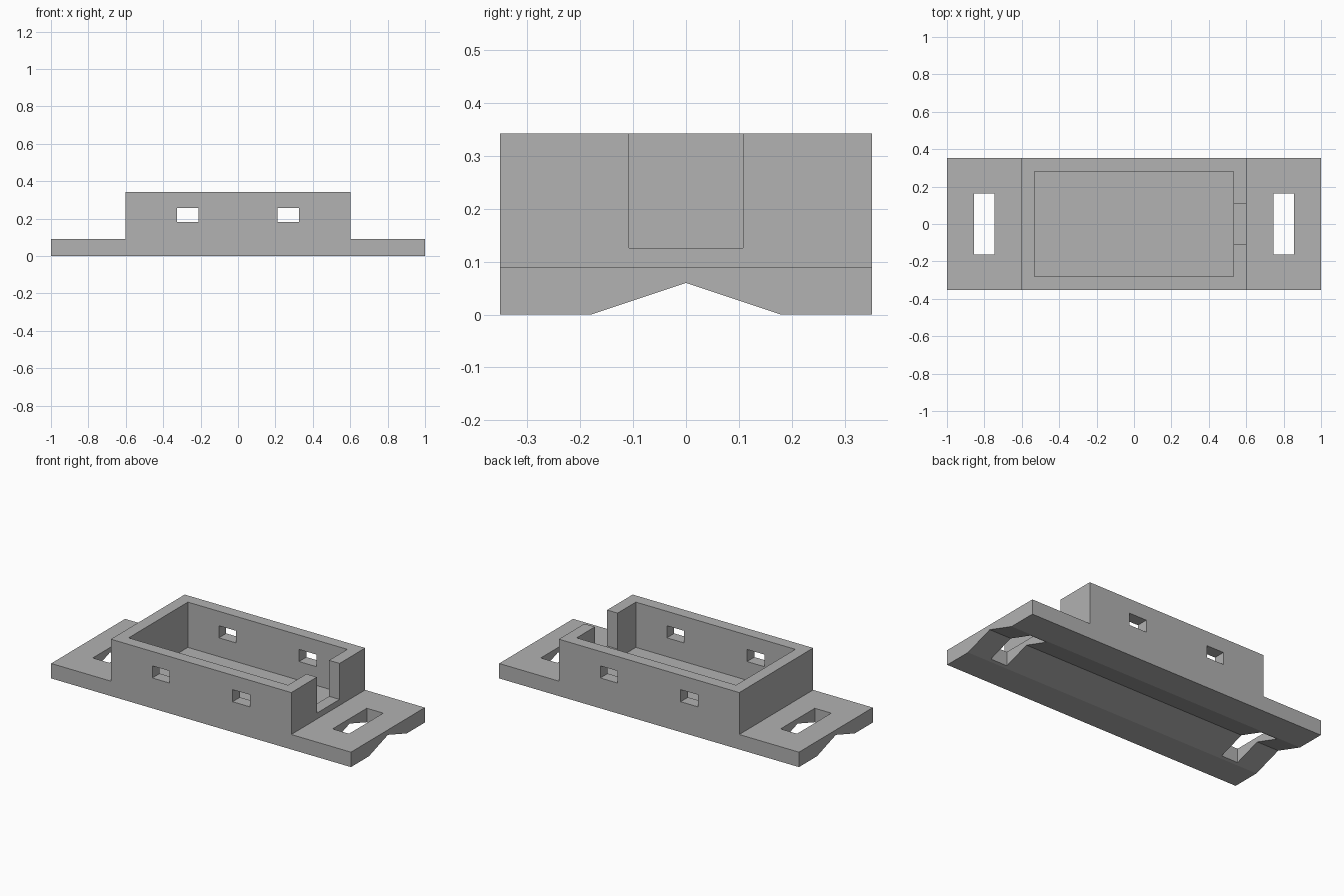
import bpy
import bmesh
from mathutils import Vector

cube = bpy.data.objects.get("Cube")
if cube:
    bpy.data.objects.remove(cube, do_unlink=True)

grey = bpy.data.materials.new("plain grey")
grey.use_nodes = True
colour = (0.445, 0.445, 0.445, 1)
grey.diffuse_color = colour
grey.node_tree.nodes["Principled BSDF"].inputs["Base Color"].default_value = colour

HALF_W, TOP, FLANGE, FLOOR = 0.352, 0.343, 0.09, 0.07
HOUSING_X, CAVITY_X, CAVITY_Y = 0.602, 0.532, 0.282


def prism(name, points, sweep):
    """Extrude a closed outline of 3D points along the sweep vector."""
    bm = bmesh.new()
    face = bm.faces.new([bm.verts.new(p) for p in points])
    moved = bmesh.ops.extrude_face_region(bm, geom=[face])["geom"]
    bmesh.ops.translate(bm, vec=Vector(sweep),
                        verts=[v for v in moved if isinstance(v, bmesh.types.BMVert)])
    bmesh.ops.recalc_face_normals(bm, faces=bm.faces)
    mesh = bpy.data.meshes.new(name)
    bm.to_mesh(mesh)
    bm.free()
    mesh.materials.append(grey)
    obj = bpy.data.objects.new(name, mesh)
    bpy.context.collection.objects.link(obj)
    return obj


def block(name, x, y, z):
    """Box between the given (low, high) limits."""
    outline = [(x[0], y[0], z[0]), (x[1], y[0], z[0]),
               (x[1], y[1], z[0]), (x[0], y[1], z[0])]
    return prism(name, outline, (0, 0, z[1] - z[0]))


# Stepped body: raised housing with a mounting flange at each end
half = [(1, 0), (1, FLANGE), (HOUSING_X, FLANGE), (HOUSING_X, TOP)]
outline = half + [(-x, z) for x, z in reversed(half)]
body = prism("mounting_tray", [(x, -HALF_W, z) for x, z in outline],
             (0, 2 * HALF_W, 0))

# Open cavity, cable notch on the left end, and V groove underneath
cutters = [
    block("cavity_cutter", (-CAVITY_X, CAVITY_X), (-CAVITY_Y, CAVITY_Y), (FLOOR, 0.5)),
    block("notch_cutter", (0.45, 0.7), (-0.108, 0.108), (0.126, 0.5)),
    prism("groove_cutter", [(-1.1, -0.21, -0.01), (-1.1, 0.21, -0.01), (-1.1, 0, 0.06)],
          (2.2, 0, 0)),
]

# Strap slots in the flanges and windows through the long walls
for side in (-1, 1):
    cutters.append(block("slot_cutter", sorted((side * 0.745, side * 0.855)),
                         (-0.163, 0.163), (-0.1, 0.2)))
    cutters.append(block("window_cutter", sorted((side * 0.21, side * 0.325)),
                         (-0.5, 0.5), (0.183, 0.256)))

for cutter in cutters:
    mod = body.modifiers.new(cutter.name, "BOOLEAN")
    mod.operation = "DIFFERENCE"
    mod.solver = "EXACT"
    mod.object = cutter

# Bake the cuts and discard the cutters
bpy.context.view_layer.update()
graph = bpy.context.evaluated_depsgraph_get()
baked = bpy.data.meshes.new_from_object(body.evaluated_get(graph))
body.modifiers.clear()
body.data = baked
for cutter in cutters:
    bpy.data.objects.remove(cutter, do_unlink=True)
